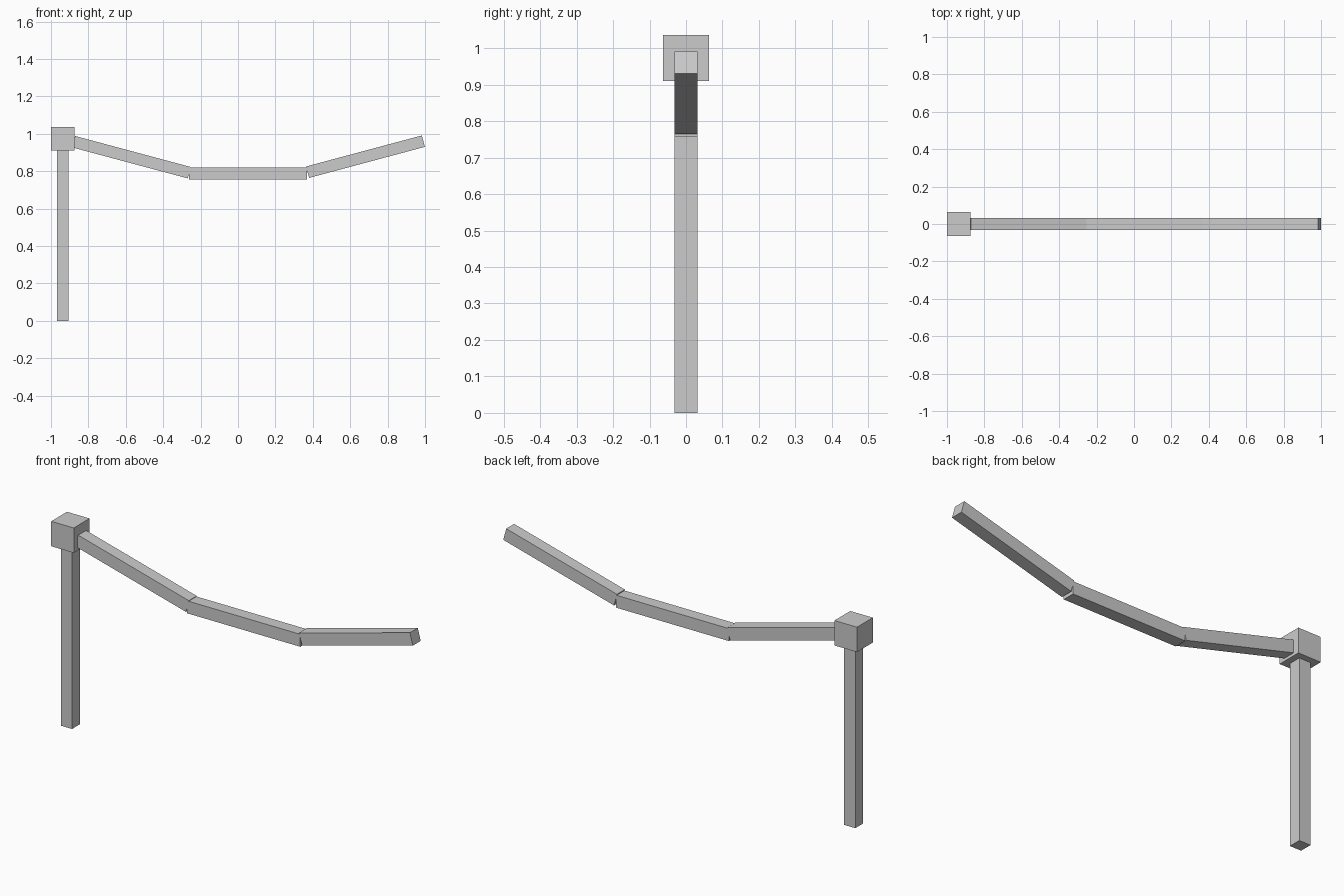
import bpy
from math import radians, cos, sin

if "Cube" in bpy.data.objects:
    bpy.data.objects.remove(bpy.data.objects["Cube"])

T = 0.063  # beam thickness


def box(name, center, size, tilt=0.0):
    """Box with real dimensions, tilted in the XZ plane."""
    bpy.ops.mesh.primitive_cube_add(size=1, location=center, rotation=(0, -tilt, 0))
    ob = bpy.context.object
    ob.name = name
    ob.scale = size
    bpy.ops.object.transform_apply(location=False, rotation=False, scale=True)
    return ob


def beam(name, start, length, degrees):
    """Square beam starting at an (x, z) point and rising at an angle."""
    a = radians(degrees)
    center = (start[0] + cos(a) * length / 2, 0, start[1] + sin(a) * length / 2)
    return box(name, center, (length, T, T), a)


# Upright post and the cube on top of it
box("post", (-0.937, 0, 0.455), (T, T, 0.91))
box("post_cap", (-0.937, 0, 0.973), (0.126, 0.126, 0.126))

# Sagging rail in three straight lengths
beam("rail_left", (-0.879, 0.958), 0.64, -15)
beam("rail_middle", (-0.262, 0.788), 0.632, 0)
beam("rail_right", (0.372, 0.795), 0.641, 15)
